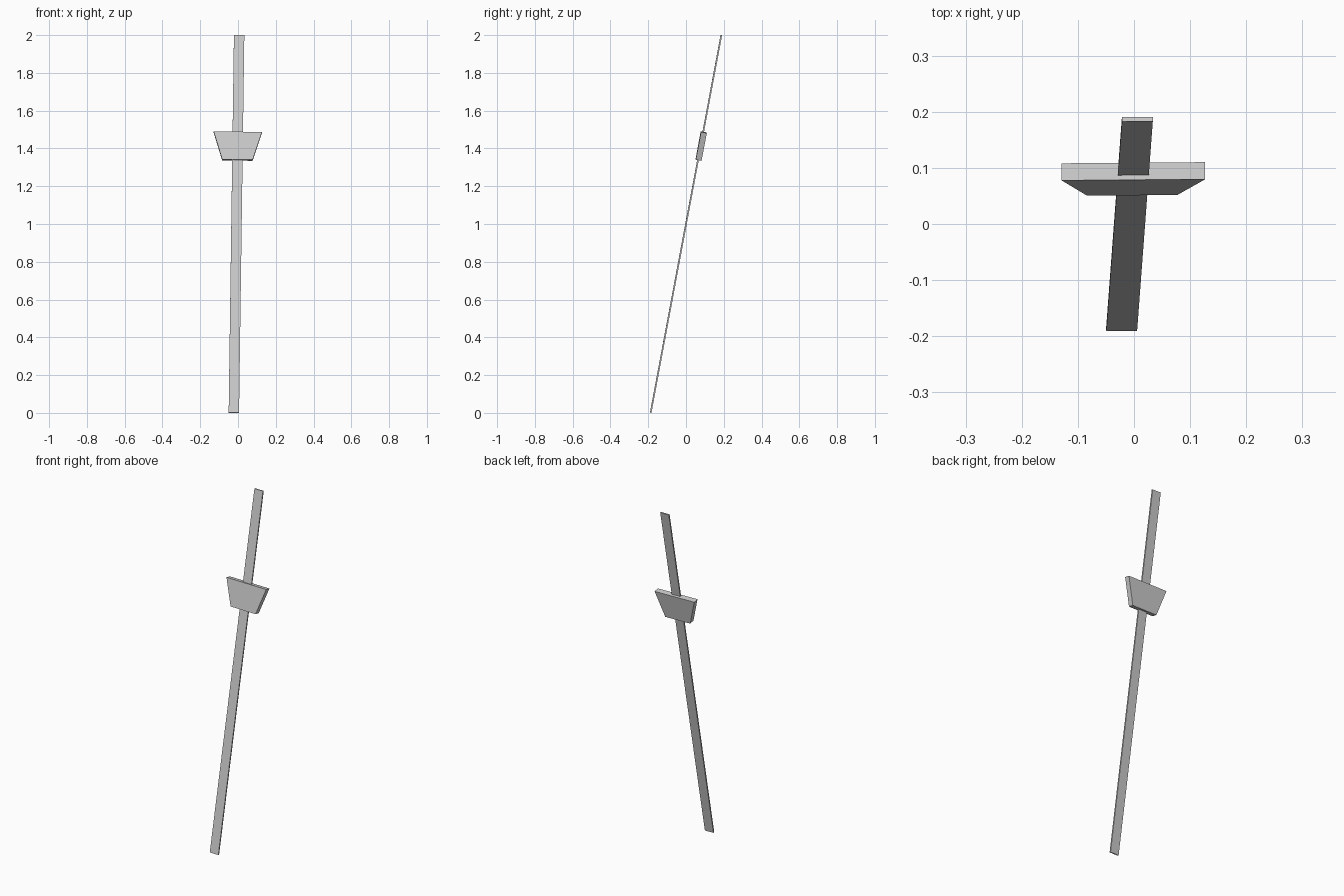
import bpy
from mathutils import Vector, Matrix

if "Cube" in bpy.data.objects:
    bpy.data.objects.remove(bpy.data.objects["Cube"])

# Shared leaning frame: d along the shaft, u across, n towards the back
d = Vector((0.028, 0.374, 2.0)).normalized()
u = Vector((1, 0.011, 0))
u = (u - d * u.dot(d)).normalized()
n = d.cross(u)
frame = Matrix((u, n, d)).transposed().to_4x4()
frame.translation = (-0.008, 0, 1.0)


def slab(name, z0, z1, half_bottom, half_top, y0, y1):
    """Box tapering in width from z0 to z1, placed in the leaning frame."""
    verts = [(s * h, y, z) for z, h in ((z0, half_bottom), (z1, half_top))
             for s, y in ((-1, y0), (1, y0), (1, y1), (-1, y1))]
    faces = [(3, 2, 1, 0), (4, 5, 6, 7)]
    faces += [(i, (i + 1) % 4, (i + 1) % 4 + 4, i + 4) for i in range(4)]
    mesh = bpy.data.meshes.new(name)
    mesh.from_pydata([frame @ Vector(v) for v in verts], [], faces)
    obj = bpy.data.objects.new(name, mesh)
    bpy.context.collection.objects.link(obj)
    return obj


# Long flat shaft
slab("shaft", -1.0165, 1.0165, 0.0275, 0.0275, -0.004, 0.004)
# Trapezoid head, wider at the top
slab("head_block", 0.345, 0.495, 0.0805, 0.128, -0.0125, 0.0185)
